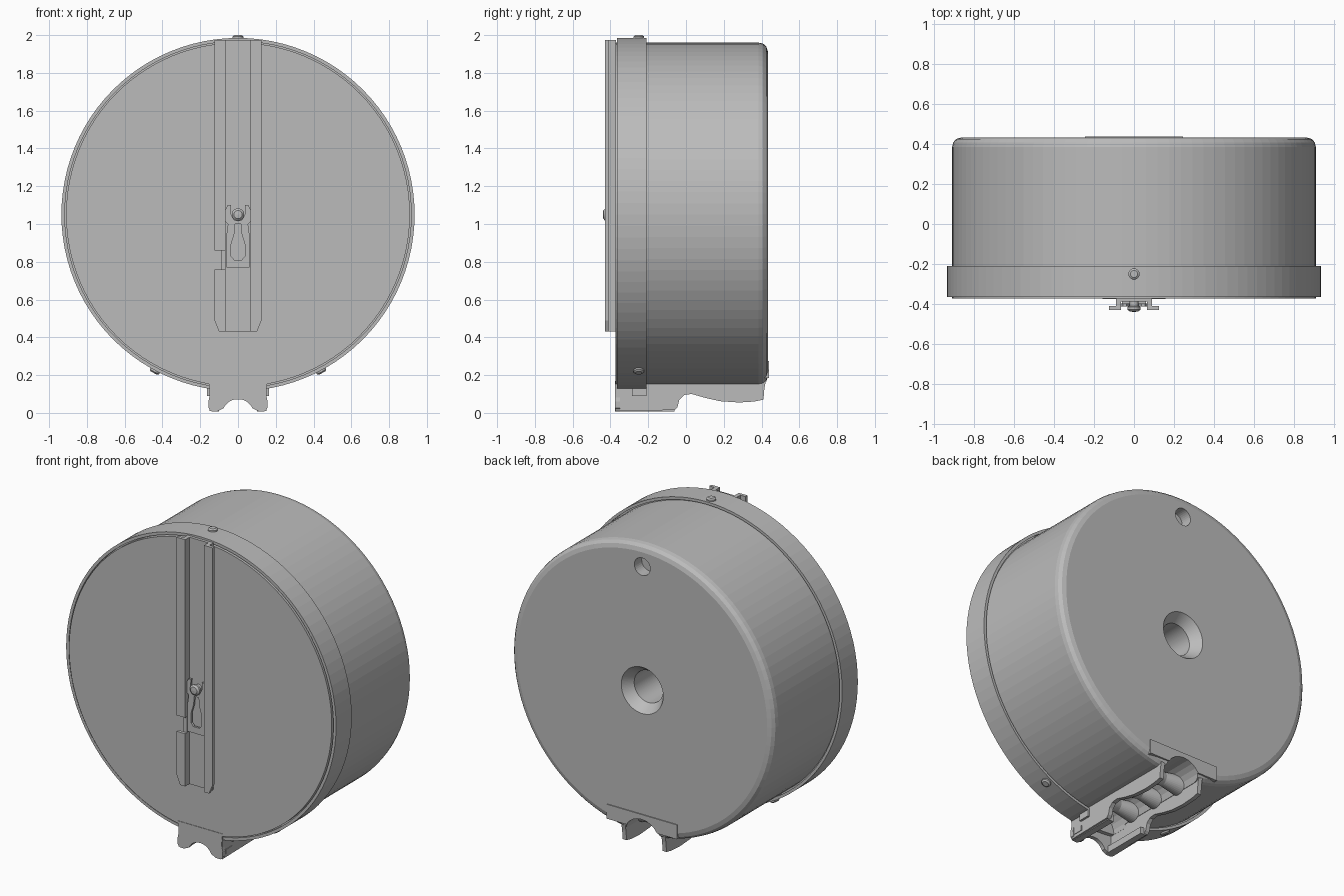
import bpy, bmesh, math
from mathutils import Vector, Matrix

cube = bpy.data.objects.get("Cube")
if cube:
    bpy.data.objects.remove(cube, do_unlink=True)

grey = bpy.data.materials.new("plain grey")
grey.use_nodes = True
GREY = (0.5, 0.5, 0.5, 1)
grey.diffuse_color = GREY
grey.node_tree.nodes["Principled BSDF"].inputs["Base Color"].default_value = GREY

CZ = 1.05      # height of the drum axis


def finish(bm, name):
    bmesh.ops.remove_doubles(bm, verts=bm.verts, dist=1e-5)
    bmesh.ops.recalc_face_normals(bm, faces=bm.faces)
    mesh = bpy.data.meshes.new(name)
    bm.to_mesh(mesh)
    bm.free()
    mesh.materials.append(grey)
    ob = bpy.data.objects.new(name, mesh)
    bpy.context.collection.objects.link(ob)
    return ob


def prism(name, pts, axis, a, b):
    """Extrude an outline along x (points y,z) or y (points x,z)."""
    bm = bmesh.new()
    place = (lambda p, d: (d, p[0], p[1])) if axis == "x" else (lambda p, d: (p[0], d, p[1]))
    face = bm.faces.new([bm.verts.new(place(p, a)) for p in pts])
    new = bmesh.ops.extrude_face_region(bm, geom=[face])["geom"]
    move = Vector(place((0, 0), b - a))
    bmesh.ops.translate(bm, vec=move, verts=[v for v in new if isinstance(v, bmesh.types.BMVert)])
    return finish(bm, name)


def box(name, x, y, z):
    return prism(name, [(x[0], z[0]), (x[1], z[0]), (x[1], z[1]), (x[0], z[1])], "y", *y)


def lathe(name, profile, steps=96, closed=False, matrix=None):
    """Spin (radius, y) points round the y axis."""
    bm = bmesh.new()
    vs = [bm.verts.new((r, y, 0)) for r, y in profile]
    es = [bm.edges.new(pair) for pair in zip(vs, vs[1:])]
    if closed:
        es.append(bm.edges.new((vs[-1], vs[0])))
    bmesh.ops.spin(bm, geom=vs + es, cent=(0, 0, 0), axis=(0, 1, 0),
                   angle=math.tau, steps=steps, use_duplicate=False)
    bm.transform(matrix or Matrix.Translation((0, 0, CZ)))
    return finish(bm, name)


def mirrored(pts):
    return pts + [(-x, z) for x, z in reversed(pts)]


def arc(cx, cz, r, a0, a1, n=12):
    return [(cx + r * math.cos(math.radians(a0 + (a1 - a0) * i / n)),
             cz + r * math.sin(math.radians(a0 + (a1 - a0) * i / n))) for i in range(n + 1)]


def cut(ob, cutter):
    cutter.hide_render = True
    cutter.hide_set(True)
    cutter.display_type = "WIRE"
    mod = ob.modifiers.new("cut", "BOOLEAN")
    mod.object = cutter
    mod.solver = "EXACT"
    # bake the cut so the cutter can go
    dg = bpy.context.evaluated_depsgraph_get()
    mesh = bpy.data.meshes.new_from_object(ob.evaluated_get(dg))
    ob.modifiers.clear()
    ob.data = mesh


# Drum body with rounded back edge and chamfered centre hole
body = lathe("drum_body", [(0, 0.1), (0.1, 0.1), (0.1, 0.37), (0.145, 0.433), (0.865, 0.433),
                           (0.89, 0.425), (0.905, 0.408), (0.91, 0.385), (0.91, -0.33), (0, -0.33)])

# Front lid rim and panel, with a thin gap between them
rim = lathe("lid_rim", [(0.935, -0.21), (0.935, -0.365), (0.917, -0.365), (0.917, -0.34),
                        (0.88, -0.34), (0.88, -0.225), (0.918, -0.225), (0.918, -0.21)], closed=True)
lathe("front_panel", [(0, -0.372), (0.91, -0.372), (0.91, -0.33), (0, -0.33)])

# Small hole near the top of the back
hole = lathe("hole_cutter", [(0, 0.36), (0.055, 0.36), (0.055, 0.5), (0, 0.5)], 32,
             matrix=Matrix.Translation((0, 0, 1.825)))
cut(body, hole)

# Back flange round the foot opening
flange = prism("back_flange", [(-0.245, 0.185), (0.245, 0.185), (0.245, 0.275), (-0.245, 0.275)],
               "y", 0.41, 0.439)

# Arched tunnel through the bottom of the drum
tunnel = prism("tunnel_cutter", [(0.125, -0.1)] + arc(0, 0.12, 0.125, 0, 180) + [(-0.125, -0.1)],
               "y", -0.325, 0.6)
for part in (body, rim, flange):
    cut(part, tunnel)
for helper in (hole, tunnel):
    bpy.data.objects.remove(helper, do_unlink=True)

# Foot: end plate with a round notch, shaped side walls and leg pads
end_half = [(0.155, 0.17), (0.148, 0.1), (0.157, 0.06), (0.155, 0.025), (0.14, 0.008), (0.11, 0.008)]
notch = arc(0, -0.012, 0.085, 25, 90, 8)
prism("foot_end_plate", mirrored(end_half + notch[:-1]) [:], "y", -0.375, -0.35)
wall = [(-0.372, 0.17), (-0.372, 0.01), (-0.06, 0.015), (-0.045, 0.03), (-0.035, 0.07),
        (-0.01, 0.095), (0.03, 0.1), (0.1, 0.08), (0.18, 0.062), (0.28, 0.055),
        (0.36, 0.06), (0.41, 0.07), (0.415, 0.13), (0.425, 0.18)]
for side, s in (("left", 1), ("right", -1)):
    prism(side + "_foot_wall", wall, "x", s * 0.125, s * 0.152)
    box(side + "_foot_pad", sorted((s * 0.1, s * 0.14)), (-0.36, -0.06), (0.008, 0.05))
    box(side + "_foot_tab", sorted((s * 0.15, s * 0.156)), (-0.34, -0.28), (0.03, 0.06))
    box(side + "_foot_lug", sorted((s * 0.15, s * 0.165)), (-0.285, -0.21), (0.09, 0.13))

# Guide rollers inside the tunnel
turn = Matrix.Rotation(math.pi / 2, 4, "Z")
for i, y in enumerate((-0.15, 0.05, 0.25)):
    lathe(f"guide_roller_{i + 1}", [(0, -0.12), (0.06, -0.12), (0.04, 0), (0.06, 0.12), (0, 0.12)],
          32, matrix=Matrix.Translation((0, y, 0.19)) @ turn)

# Rim screws
for i, deg in enumerate((90, -62, -118)):
    spot = Matrix.Translation((0, -0.25, CZ)) @ Matrix.Rotation(math.radians(90 - deg), 4, "Y")
    lathe(f"rim_screw_{i + 1}", [(0, 0.92), (0.028, 0.92), (0.028, 0.943), (0.018, 0.95), (0, 0.95)],
          24, matrix=spot @ Matrix.Rotation(math.pi / 2, 4, "X"))

# Front rail: base, webs and outward lips; one lip is interrupted
TOP = 1.975
box("rail_base", (-0.09, 0.09), (-0.388, -0.37), (0.43, TOP))
for side, s in (("left", 1), ("right", -1)):
    box(side + "_rail_web", sorted((s * 0.065, s * 0.09)), (-0.412, -0.38), (0.43, TOP))
    top = TOP if s > 0 else 0.76
    lip = [(0.065, 0.43), (0.1, 0.43), (0.125, 0.49), (0.125, top), (0.065, top)]
    prism(side + "_rail_lip", [(s * x, z) for x, z in lip], "y", -0.43, -0.41)
box("right_rail_upper_lip", (-0.125, -0.065), (-0.43, -0.41), (0.86, TOP))

# Sliding catch with forked top and keyhole slot
catch = prism("catch_plate", mirrored([(0.06, 0.77), (0.06, 0.95), (0.053, 1.0), (0.075, 1.02),
                                       (0.075, 1.06), (0.055, 1.1), (0.038, 1.1), (0.04, 1.06),
                                       (0.02, 1.02)]), "y", -0.412, -0.398)
keyhole = prism("keyhole_cutter", mirrored([(0.02, 0.81), (0.037, 0.83), (0.037, 0.89),
                                            (0.019, 0.95), (0.016, 1.0)]), "y", -0.5, -0.39)
cut(catch, keyhole)
bpy.data.objects.remove(keyhole, do_unlink=True)
box("catch_foot", (-0.06, 0.06), (-0.4, -0.38), (0.77, 0.8))

# Button on the catch
lathe("catch_button", [(0, -0.44), (0.022, -0.438), (0.033, -0.428), (0.033, -0.415),
                       (0.022, -0.41), (0.022, -0.38), (0, -0.38)], 32)
